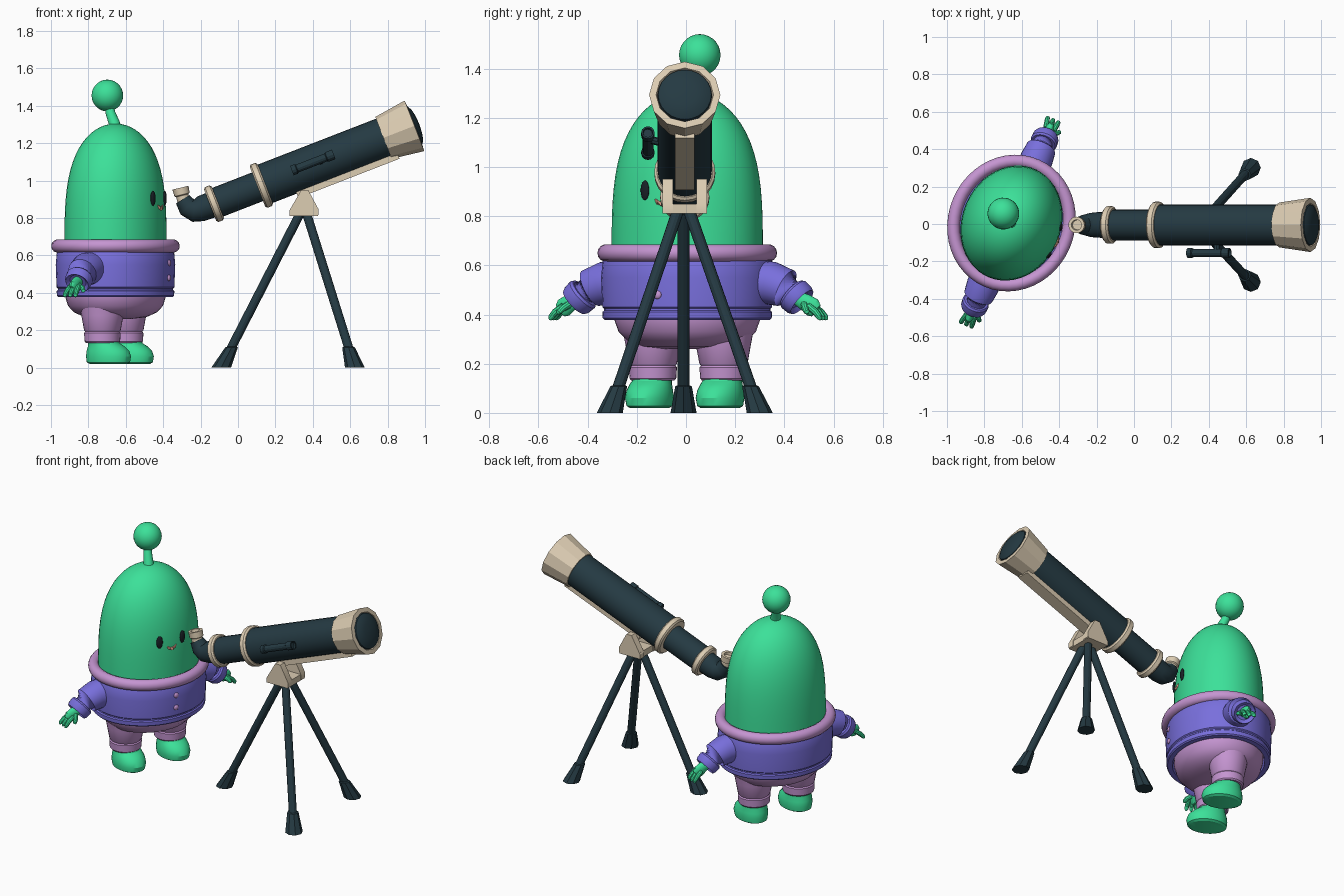
import bpy, bmesh, math
from mathutils import Vector, Matrix

cube = bpy.data.objects.get("Cube")
if cube:
    bpy.data.objects.remove(cube, do_unlink=True)


def material(name, rgb):
    m = bpy.data.materials.new(name)
    m.use_nodes = True
    m.diffuse_color = (*rgb, 1)
    node = next(n for n in m.node_tree.nodes if n.type == 'BSDF_PRINCIPLED')
    node.inputs["Base Color"].default_value = (*rgb, 1)
    return m


GREEN = material("skin green", (.045, .75, .32))
PURPLE = material("sweater purple", (.19, .16, .72))
PINK = material("trouser lilac", (.56, .30, .64))
NAVY = material("dark navy", (.018, .042, .055))
BEIGE = material("warm beige", (.72, .61, .45))
BLACK = material("eye black", (.01, .015, .02))
MOUTH = material("mouth peach", (.75, .38, .27))

X, Y, Z = Vector((1, 0, 0)), Vector((0, 1, 0)), Vector((0, 0, 1))
WORLD = Matrix.Identity(4)
# The figure is modelled facing +x, then turned and placed
FIGURE = Matrix.Translation((-.655, .005, 0)) @ Matrix.Rotation(math.radians(-23), 4, 'Z')
made = []


def finish(name, bm, mat, frame=WORLD):
    bmesh.ops.remove_doubles(bm, verts=bm.verts, dist=1e-5)
    bmesh.ops.recalc_face_normals(bm, faces=bm.faces)
    me = bpy.data.meshes.new(name)
    bm.to_mesh(me)
    bm.free()
    me.materials.append(mat)
    ob = bpy.data.objects.new(name, me)
    bpy.context.collection.objects.link(ob)
    ob.matrix_world = frame
    made.append(ob)
    return ob


def tube(name, path, radii, mat, sides=16, frame=WORLD, normal=None, caps=True):
    """Loft elliptical rings along a path; a fixed normal keeps rings parallel."""
    bm = bmesh.new()
    pts = [Vector(p) for p in path]
    rings = []
    for i, (p, r) in enumerate(zip(pts, radii)):
        t = normal or (pts[min(i + 1, len(pts) - 1)] - pts[max(i - 1, 0)]).normalized()
        u = (Y if abs(t.y) < .9 else X).cross(t).normalized()
        v = t.cross(u)
        ru, rv = r if isinstance(r, tuple) else (r, r)
        angles = [math.tau * k / sides for k in range(sides)]
        rings.append([bm.verts.new(p + u * ru * math.cos(a) + v * rv * math.sin(a)) for a in angles])
    for a, b in zip(rings, rings[1:]):
        for k in range(sides):
            j = (k + 1) % sides
            bm.faces.new((a[k], a[j], b[j], b[k]))
    if caps:
        bm.faces.new(rings[0])
        bm.faces.new(rings[-1])
    return finish(name, bm, mat, frame)


def ellipsoid(name, center, size, mat, frame=WORLD, turn=0):
    bm = bmesh.new()
    m = Matrix.Translation(center) @ Matrix.Rotation(turn, 4, 'Z') @ Matrix.Diagonal((*size, 1))
    bmesh.ops.create_uvsphere(bm, u_segments=24, v_segments=14, radius=1, matrix=m)
    return finish(name, bm, mat, frame)


def prism(name, outline, y0, y1, mat):
    """Extrude an x-z outline between two y values."""
    bm = bmesh.new()
    face = bm.faces.new([bm.verts.new((x, y0, z)) for x, z in outline])
    new = bmesh.ops.extrude_face_region(bm, geom=[face])["geom"]
    bmesh.ops.translate(bm, vec=(0, y1 - y0, 0), verts=[g for g in new if isinstance(g, bmesh.types.BMVert)])
    return finish(name, bm, mat)


def stack(name, sections, mat, sides=40):
    """Upright figure part from (z, depth, width) sections."""
    return tube(name, [(0, 0, z) for z, d, w in sections], [(d, w) for z, d, w in sections],
                mat, sides, FIGURE, Z)


# Head: tall dome
dome = []
for k in range(19):
    t = 1 - (1 - k / 18) ** 2
    f = max(math.sqrt(1 - t ** 3.2), .01)
    dome.append((.65 + .655 * t, .265 * f, .315 * f))
stack("head", dome, GREEN, 48)

# Antenna
tube("antenna_stem", [(0, 0, 1.27), (-.01, .005, 1.31), (-.035, .015, 1.36), (-.055, .028, 1.42)],
     [.034, .03, .026, .024], GREEN, frame=FIGURE)
ellipsoid("antenna_ball", (-.06, .03, 1.455), (.085, .085, .085), GREEN, FIGURE)

# Face
for s, side in ((1, "left"), (-1, "right")):
    ellipsoid(side + "_eye", (.252, .08 * s, .905), (.01, .02, .04), BLACK, FIGURE, .22 * s)
tube("mouth", [(.258, -.032, .868), (.262, -.018, .855), (.264, 0, .85), (.262, .018, .855), (.258, .032, .868)],
     [.003, .009, .011, .009, .003], MOUTH, 10, FIGURE)

# Sweater with hem groove, collar roll and buttons
hem = [(.65, .93), (.62, .98), (.55, 1), (.43, .985), (.424, .965), (.416, .965), (.41, .985),
       (.385, .98), (.378, .96), (.378, .87), (.42, .86)]
stack("sweater", [(z, .313 * f, .357 * f) for z, f in hem], PURPLE, 48)
loop = [math.tau * k / 14 for k in range(15)]
tube("collar", [(0, 0, .65 + .035 * math.sin(a)) for a in loop],
     [(.305 + .034 * math.cos(a), .336 + .034 * math.cos(a)) for a in loop], PINK, 48, FIGURE, Z, False)
for z in (.56, .48):
    ellipsoid("button", (.31, 0, z), (.01, .017, .017), PINK, FIGURE)

# Trousers hips
stack("trouser_hips", [(.44, .265, .305), (.38, .263, .303), (.33, .248, .285), (.295, .215, .25),
                       (.27, .16, .19), (.26, .08, .1)], PINK)

for s, side in ((1, "left"), (-1, "right")):
    # Trouser leg with cuff
    leg = [(.155, .37, .13), (.155, .28, .113), (.156, .2, .098), (.156, .192, .092),
           (.156, .185, .098), (.156, .14, .095), (.156, .132, .088)]
    tube(side + "_trouser_leg", [(-.01, y * s, z) for y, z, r in leg], [r for y, z, r in leg],
         PINK, 28, FIGURE, Z)
    # Foot
    boot = [(.02, .025, .105, .075), (.028, .025, .12, .088), (.06, .026, .125, .094), (.09, .022, .118, .09),
            (.115, .012, .1, .084), (.13, 0, .086, .08), (.16, -.01, .08, .08)]
    tube(side + "_foot", [(c, .156 * s, z) for z, c, d, w in boot], [(d, w) for z, c, d, w in boot],
         GREEN, 28, FIGURE, Z)
    # Sleeve with cuff
    arm = [(.27, .535, .088), (.37, .527, .088), (.43, .507, .08), (.468, .48, .068)]
    tube(side + "_sleeve", [(-.01, y * s, z) for y, z, r in arm], [r for y, z, r in arm], PURPLE, 24, FIGURE)
    cuff = [(.458, .488, .066), (.466, .481, .073), (.492, .459, .071), (.503, .45, .064), (.49, .461, .045)]
    tube(side + "_sleeve_cuff", [(-.01, y * s, z) for y, z, r in cuff], [r for y, z, r in cuff],
         PURPLE, 24, FIGURE, Vector((0, .76 * s, -.65)))
    # Hand: palm, three fingers and thumb
    tube(side + "_palm", [(-.01, y * s, z) for y, z in ((.48, .468), (.52, .448), (.55, .428), (.565, .415))],
         [(.028, .028), (.024, .036), (.022, .04), (.012, .03)], GREEN, 16, FIGURE)
    for fx in (-.038, -.01, .018):
        tube(side + "_finger", [(fx * .8, .54 * s, .435), (fx, .575 * s, .41), (fx * 1.1, .594 * s, .388),
                                (fx * 1.1, .598 * s, .378)], [.014, .0145, .012, .005], GREEN, 10, FIGURE)
    tube(side + "_thumb", [(.005, .52 * s, .44), (.035, .535 * s, .425), (.046, .548 * s, .41), (.048, .552 * s, .403)],
         [.016, .014, .012, .005], GREEN, 10, FIGURE)

# Telescope axis
AIM = Vector((.932, 0, .362)).normalized()
BASE = Vector((.125, -.005, .975))


def along(name, sections, mat, sides=24, offset=Vector(), caps=True):
    """Part lofted on the telescope axis from (distance, radius) sections."""
    return tube(name, [BASE + AIM * s + offset for s, r in sections], [r for s, r in sections],
                mat, sides, WORLD, AIM, caps)


def band(name, s, r, w):
    along(name, [(s - w, r - .03), (s - w, r - .01), (s - w * .6, r), (s + w * .6, r), (s + w, r - .01),
                 (s + w, r - .03)], BEIGE)


along("main_tube", [(0, .11), (.74, .11)], NAVY)
along("rear_tube", [(-.28, .082), (.01, .082)], NAVY)
band("front_band", 0, .124, .022)
band("rear_band", -.272, .1, .022)
along("lens_hood", [(.7, .105), (.7, .12), (.878, .145), (.88, .117), (.862, .11)], BEIGE, 12)
along("lens", [(.86, .113), (.882, .108), (.895, .085), (.902, .05), (.905, .01)], NAVY)

# Elbow and eyepiece
tube("elbow", [(-.13, -.005, .875), (-.2, -.005, .849), (-.235, -.005, .843), (-.27, -.005, .858), (-.296, -.005, .9)],
     [.07, .068, .064, .054, .042], NAVY, 20)
tube("eyepiece", [(-.285, -.005, .87), (-.298, -.005, .92), (-.299, -.005, .925), (-.308, -.005, .962),
                  (-.308, -.005, .962), (-.303, -.005, .945)],
     [.034, .034, .042, .044, .028, .026], BEIGE, 20, WORLD, Vector((-.24, 0, .97)))

# Finder scope on its bracket
side = Vector((0, -.15, .015))
along("finder_scope", [(.175, .02), (.175, .027), (.2, .027), (.205, .022), (.37, .022), (.375, .027),
                       (.415, .027), (.415, .02), (.405, .018)], NAVY, 12, side)
mid = BASE + AIM * .34
tube("finder_bracket", [mid + Y * -.09, mid + side], [.016, .016], NAVY, 8)

# Rail beneath the tube
down = Vector((AIM.z, 0, -AIM.x))
rail = [BASE + AIM * s + down * k for s, k in ((.16, .095), (.74, .095), (.74, .135), (.16, .135))]
prism("rail", [(p.x, p.z) for p in rail], -.045, .035, BEIGE)

# Tripod head: base block and two cheek plates
prism("mount_base", [(.28, .81), (.427, .81), (.427, .85), (.28, .85)], -.095, .085, BEIGE)
cheek = [(.275, .81), (.43, .815), (.43, .848), (.375, .95), (.338, .95), (.275, .84)]
prism("mount_cheek", cheek, -.095, -.052, BEIGE)
prism("mount_cheek", cheek, .042, .085, BEIGE)

# Tripod legs with flared feet
for hip, toe in (((.335, -.01, .83), (-.09, -.01, 0)), ((.365, .01, .83), (.625, .3, 0)),
                 ((.365, -.03, .83), (.625, -.31, 0))):
    hip, toe = Vector(hip), Vector(toe)
    tube("tripod_leg", [hip, hip.lerp(toe, .95)], [.024, .024], NAVY, 12)
    tube("tripod_foot", [toe, toe.lerp(hip, .04), toe.lerp(hip, .13), toe.lerp(hip, .135)],
         [.053, .047, .034, .026], NAVY, 8, WORLD, Z)

# Smooth shading with crisp edges
bpy.ops.object.select_all(action='DESELECT')
for ob in made:
    ob.select_set(True)
bpy.context.view_layer.objects.active = made[0]
bpy.ops.object.shade_smooth_by_angle(angle=math.radians(29))
